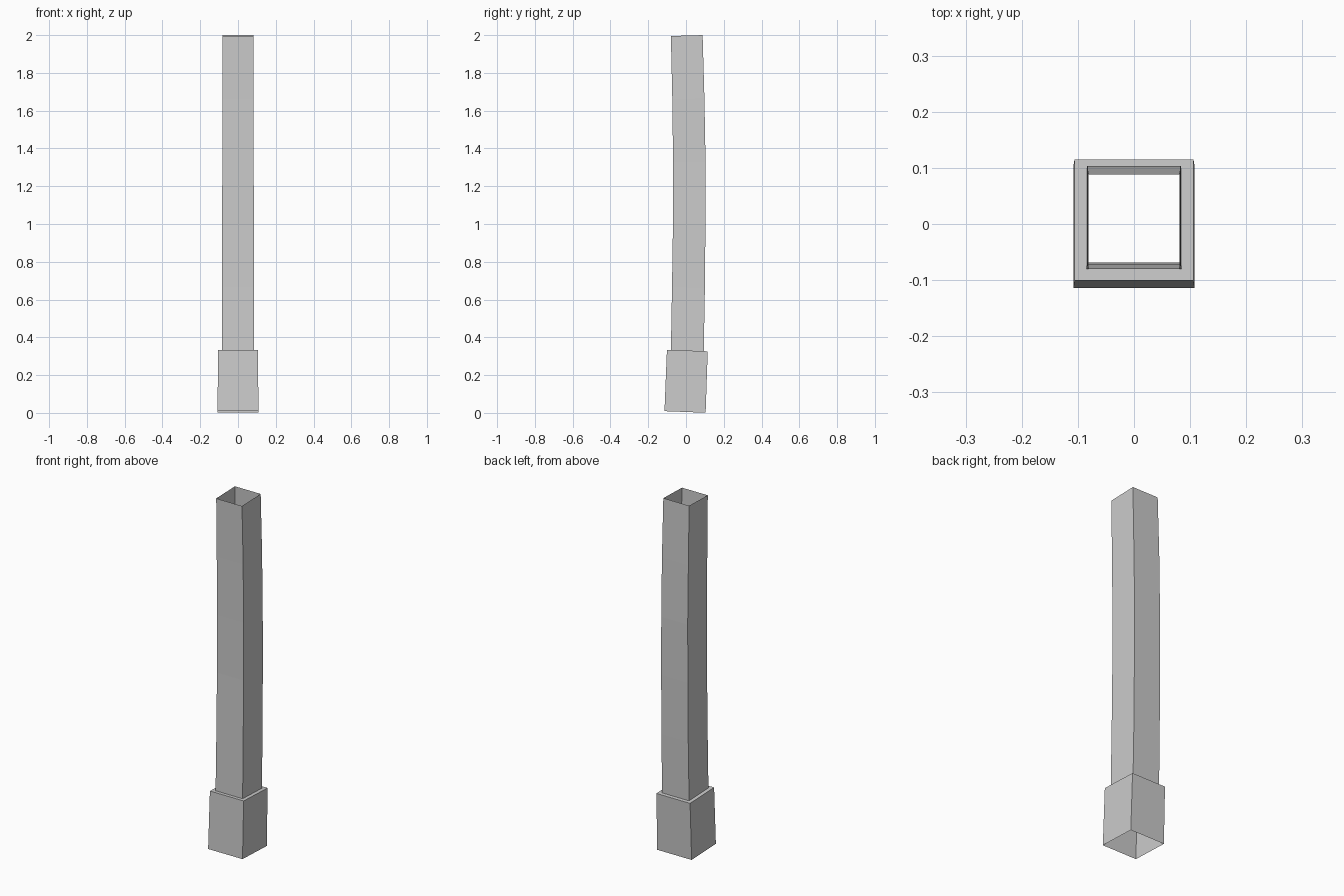
import bpy, bmesh, math

if "Cube" in bpy.data.objects:
    bpy.data.objects.remove(bpy.data.objects["Cube"])

# Square cross-sections along a gently bowed path:
# centre y, centre z, half width x, half depth y, tilt (degrees)
rings = [
    (-0.005, 0.005, 0.108, 0.109, -2.2),   # sleeve bottom (open)
    (0.007, 0.330, 0.106, 0.108, -2.2),    # sleeve top
    (0.007, 0.330, 0.085, 0.087, -2.2),    # shaft foot, inner edge of ledge
    (0.013, 0.665, 0.084, 0.087, -1.0),
    (0.017, 1.000, 0.084, 0.086, -0.4),
    (0.0175, 1.330, 0.083, 0.086, 0.3),
    (0.0125, 1.665, 0.083, 0.085, 1.2),
    (0.004, 1.9975, 0.081, 0.084, 1.6),    # shaft top (open)
]


def add_ring(bm, cy, cz, hx, hy, tilt):
    a = math.radians(tilt)
    return [bm.verts.new((sx * hx, cy + sy * hy * math.cos(a), cz + sy * hy * math.sin(a)))
            for sx, sy in ((-1, -1), (1, -1), (1, 1), (-1, 1))]


# Open-ended hollow post with stepped sleeve
bm = bmesh.new()
loops = [add_ring(bm, *r) for r in rings]
for lo, hi in zip(loops, loops[1:]):
    for i in range(4):
        j = (i + 1) % 4
        bm.faces.new((lo[i], lo[j], hi[j], hi[i]))

mesh = bpy.data.meshes.new("hollow_post")
bm.to_mesh(mesh)
bm.free()
bpy.context.collection.objects.link(bpy.data.objects.new("hollow_post", mesh))
